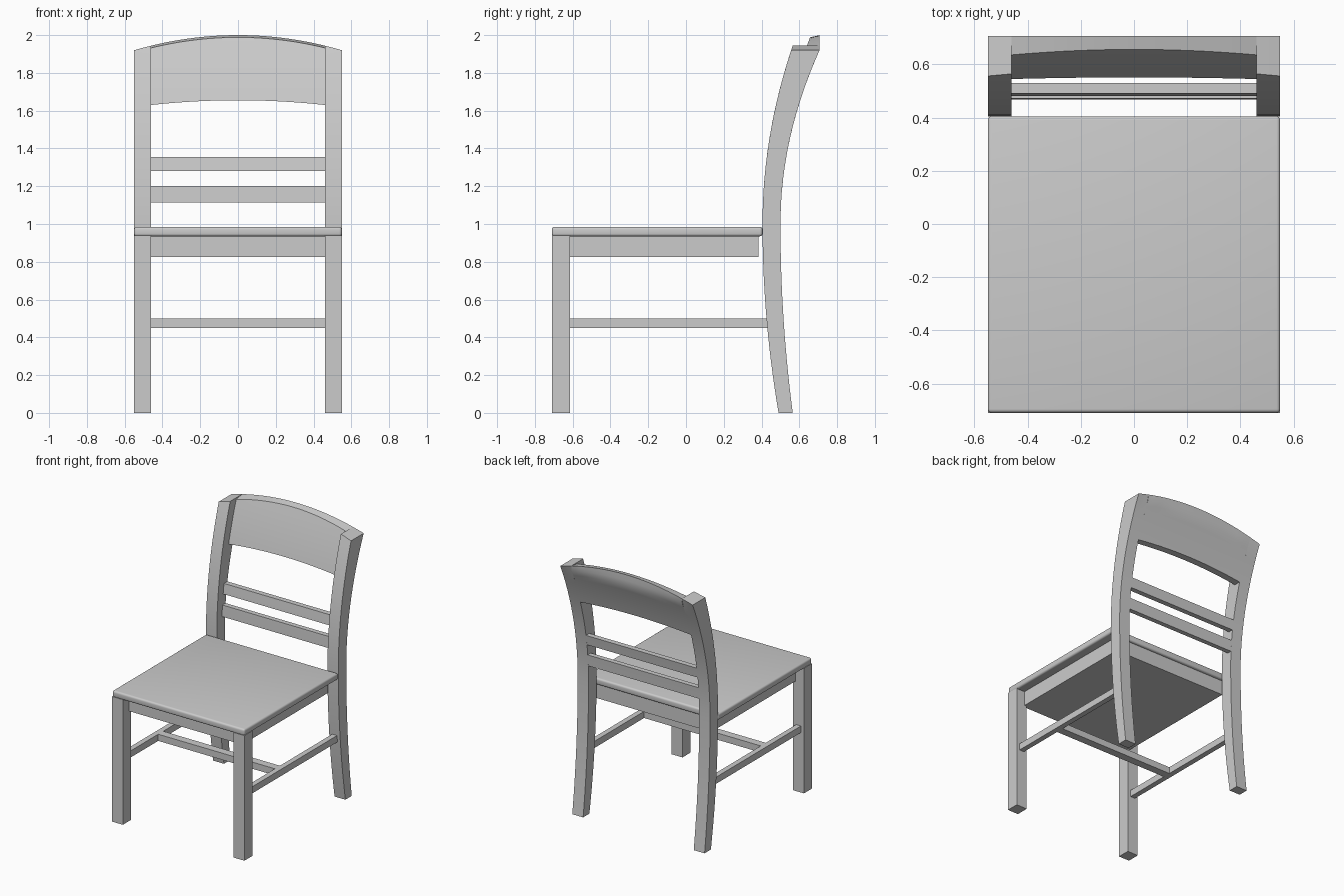
import bpy, bmesh, math

if "Cube" in bpy.data.objects:
    bpy.data.objects.remove(bpy.data.objects["Cube"])

LEG_IN, LEG_OUT = 0.46, 0.55


def finish(name, bm):
    bmesh.ops.recalc_face_normals(bm, faces=bm.faces)
    me = bpy.data.meshes.new(name)
    bm.to_mesh(me)
    bm.free()
    ob = bpy.data.objects.new(name, me)
    bpy.context.collection.objects.link(ob)
    bpy.ops.object.select_all(action='DESELECT')
    ob.select_set(True)
    bpy.context.view_layer.objects.active = ob
    bpy.ops.object.shade_smooth_by_angle(angle=math.radians(30))
    return ob


def box(name, x, y, z, bevel=0.0):
    bm = bmesh.new()
    bmesh.ops.create_cube(bm, size=1)
    for v in bm.verts:
        for i, (a, b) in enumerate((x, y, z)):
            v.co[i] = (a + b) / 2 + v.co[i] * (b - a)
    if bevel:
        bmesh.ops.bevel(bm, geom=bm.edges[:], offset=bevel, segments=4,
                        profile=0.5, affect='EDGES')
    return finish(name, bm)


# Side profile of the bent back posts
def front(z):
    return 0.405 + (0.155 * ((z - 1) / 0.93) ** 2 if z > 1 else 0.085 * (z - 1) ** 2)


def back(z):
    return 0.50 + (0.207 * ((z - 1) / 0.92) ** 2 if z > 1 else 0.065 * (z - 1) ** 2)


def inset_front(z):
    return front(z) + 0.06 + 0.017 * max(0, z - 1.2) / 0.8


def arch(x):
    return 2.0 - 0.08 * (x / 0.55) ** 2


def bent(name, x0, x1, bottom, top, front_fn, nx, nz, drop=0.0):
    """Closed solid between a front and the back curve, lofted across x."""
    bm = bmesh.new()
    rings = []
    for i in range(nx + 1):
        x = x0 + (x1 - x0) * i / nx
        b, t = bottom(x), top(x)
        zf = [b + (t - drop - b) * j / nz for j in range(nz + 1)]
        zb = [b + (t - b) * j / nz for j in range(nz + 1)]
        pts = [(front_fn(z), z) for z in zf] + [(min(back(z), 0.707), z) for z in reversed(zb)]
        rings.append([bm.verts.new((x, y, z)) for y, z in pts])
    n = len(rings[0])
    for r, s in zip(rings, rings[1:]):
        for k in range(n):
            bm.faces.new((r[k], r[(k + 1) % n], s[(k + 1) % n], s[k]))
    for r in (rings[0], rings[-1]):
        for j in range(nz):
            bm.faces.new((r[j], r[j + 1], r[n - 2 - j], r[n - 1 - j]))
    return finish(name, bm)


# Seat board and the solid block beneath it
box("seat", (-0.55, 0.55), (-0.71, 0.405), (0.935, 0.985), bevel=0.014)
box("seat_block", (-0.48, 0.48), (-0.635, 0.385), (0.825, 0.94))

# Legs and side stretchers
for side, s in (("left", -1), ("right", 1)):
    def span(a, b):
        return tuple(sorted((s * a, s * b)))
    box("front_leg_" + side, span(LEG_IN, LEG_OUT), (-0.71, -0.615), (0, 0.94))
    bent("back_leg_" + side, *span(LEG_IN, LEG_OUT), lambda x: 0, arch, front, 3, 28)
    box("side_stretcher_" + side, span(0.485, 0.525), (-0.63, 0.45), (0.45, 0.50))

# Cross stretcher
box("cross_stretcher", (-0.49, 0.49), (-0.255, -0.195), (0.45, 0.50))

# Back slats
for i, (z0, z1) in enumerate(((1.115, 1.20), (1.28, 1.355))):
    bent("back_slat_%d" % (i + 1), -LEG_IN, LEG_IN, lambda x: z0, lambda x: z1,
         inset_front, 1, 2)

# Arched top board
bent("top_board", -LEG_IN, LEG_IN, lambda x: 1.655 - 0.025 * (x / LEG_IN) ** 2, arch,
     inset_front, 24, 8, drop=0.012)
